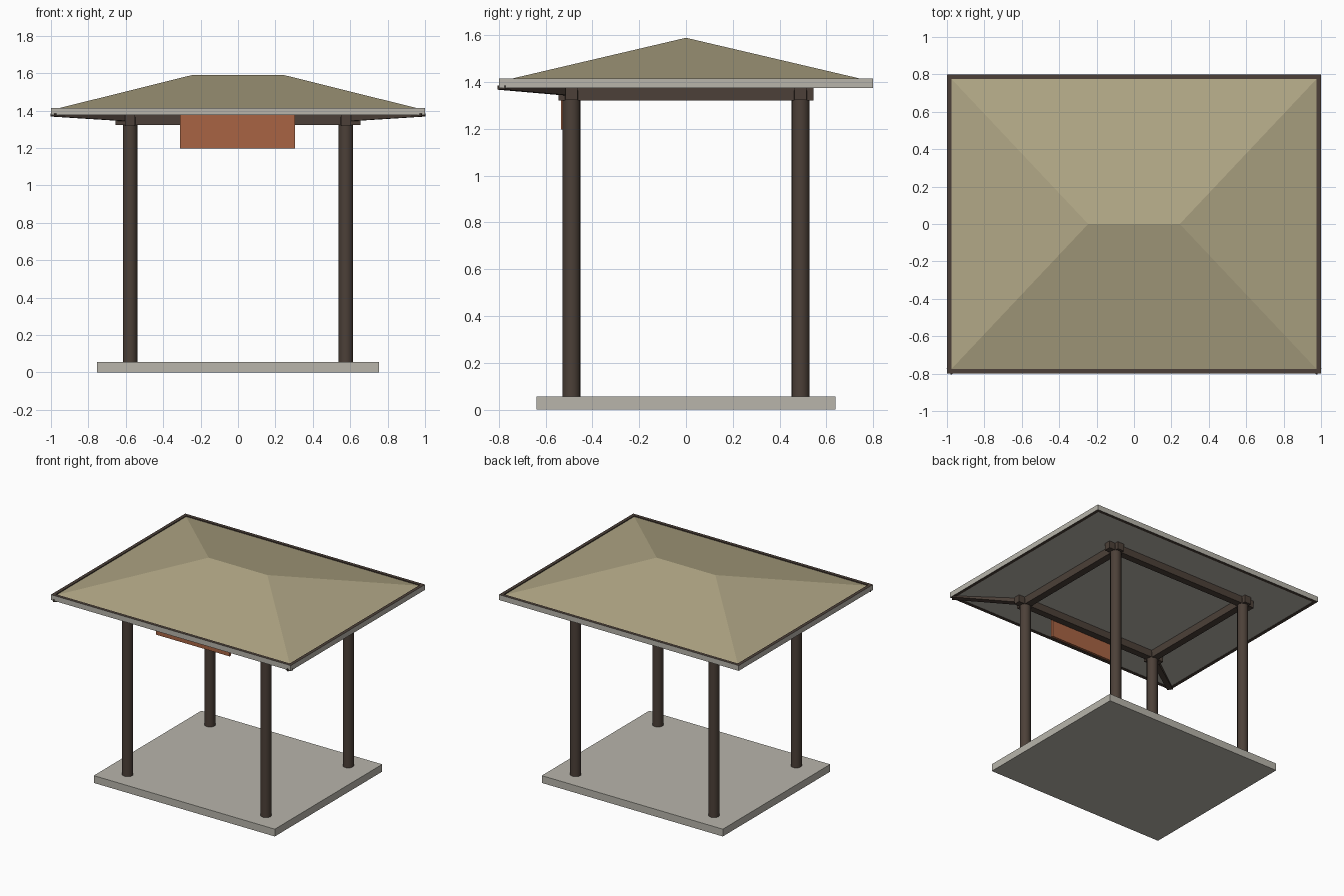
import bpy, bmesh, math

if "Cube" in bpy.data.objects:
    bpy.data.objects.remove(bpy.data.objects["Cube"])


def material(name, srgb):
    m = bpy.data.materials.new(name)
    m.diffuse_color = [((c / 255 + 0.055) / 1.055) ** 2.4 for c in srgb] + [1]
    m.use_nodes = True
    m.node_tree.nodes["Principled BSDF"].inputs["Base Color"].default_value = m.diffuse_color
    return m


STONE = material("pale_stone", (184, 181, 171))
WOOD = material("dark_wood", (76, 64, 56))
THATCH = material("khaki_roofing", (176, 166, 133))
SIGN = material("rust_board", (168, 100, 68))


def mesh_object(name, verts, faces, *mats):
    me = bpy.data.meshes.new(name)
    me.from_pydata(verts, [], faces)
    bm = bmesh.new()
    bm.from_mesh(me)
    bmesh.ops.recalc_face_normals(bm, faces=bm.faces)
    bm.to_mesh(me)
    bm.free()
    ob = bpy.data.objects.new(name, me)
    bpy.context.collection.objects.link(ob)
    for m in mats:
        me.materials.append(m)
    return ob


BOX_FACES = [(0, 1, 2, 3), (4, 5, 6, 7), (0, 1, 5, 4), (1, 2, 6, 5), (2, 3, 7, 6), (3, 0, 4, 7)]


def ring(hx, hy, z, cx=0, cy=0):
    return [(cx + sx * hx, cy + sy * hy, z) for sx, sy in ((-1, -1), (1, -1), (1, 1), (-1, 1))]


def box(name, hx, hy, z0, z1, mat, cx=0, cy=0):
    return mesh_object(name, ring(hx, hy, z0, cx, cy) + ring(hx, hy, z1, cx, cy), BOX_FACES, mat)


PX, PY = 0.577, 0.49          # post positions
EAVE0, EAVE1 = 1.375, 1.415   # eave band heights

# Floor slab
box("floor_slab", 0.755, 0.64, 0, 0.055, STONE)

# Round posts
for sx in (-1, 1):
    for sy in (-1, 1):
        bpy.ops.mesh.primitive_cylinder_add(vertices=16, radius=0.0385, depth=1.31,
                                            location=(sx * PX, sy * PY, 0.71))
        post = bpy.context.object
        post.name = "post"
        post.data.materials.append(WOOD)
        bpy.ops.object.shade_smooth_by_angle(angle=math.radians(35))

# Beams crossing over the posts, with projecting ends
for s in (-1, 1):
    box("long_beam", 0.655, 0.026, 1.323, 1.378, WOOD, cy=s * PY)
    box("side_beam", 0.027, 0.545, 1.321, 1.377, WOOD, cx=s * PX)

# Hip rafters at the front corners, rising outward
for s in (-1, 1):
    ax, ay, bx, by = s * PX, -PY, s * 0.99, -0.79
    length = math.hypot(bx - ax, by - ay)
    nx, ny = -(by - ay) / length * 0.02, (bx - ax) / length * 0.02
    plan = [(ax - nx, ay - ny, 1.342), (bx - nx, by - ny, 1.368),
            (bx + nx, by + ny, 1.368), (ax + nx, ay + ny, 1.342)]
    mesh_object("hip_rafter", plan + [(x, y, 1.385) for x, y, z in plan], BOX_FACES, WOOD)

# Ceiling slab under the roof
box("ceiling_slab", 0.98, 0.78, EAVE0 + 0.002, 1.402, STONE)

# Eave frame: pale outer faces, dark wood elsewhere
verts = (ring(1, 0.8, EAVE0) + ring(1, 0.8, EAVE1)
         + ring(0.975, 0.775, EAVE1) + ring(0.975, 0.775, EAVE0))
faces = [(4 * r + i, 4 * r + (i + 1) % 4, 4 * ((r + 1) % 4) + (i + 1) % 4, 4 * ((r + 1) % 4) + i)
         for r in range(4) for i in range(4)]
frame = mesh_object("eave_frame", verts, faces, WOOD, STONE)
for f in frame.data.polygons:
    outward = f.normal.x * f.center.x + f.normal.y * f.center.y > 0.5
    f.material_index = 1 if outward else 0

# Hipped roof with a short ridge
mesh_object("hipped_roof",
            ring(0.985, 0.785, 1.406) + [(-0.245, 0, 1.59), (0.245, 0, 1.59)],
            [(0, 1, 5, 4), (2, 3, 4, 5), (1, 2, 5), (3, 0, 4), (0, 1, 2, 3)], THATCH)

# Hanging sign board on the front beam
box("sign_board", 0.3075, 0.0095, 1.197, 1.376, SIGN, cx=-0.0025, cy=-0.5255)
